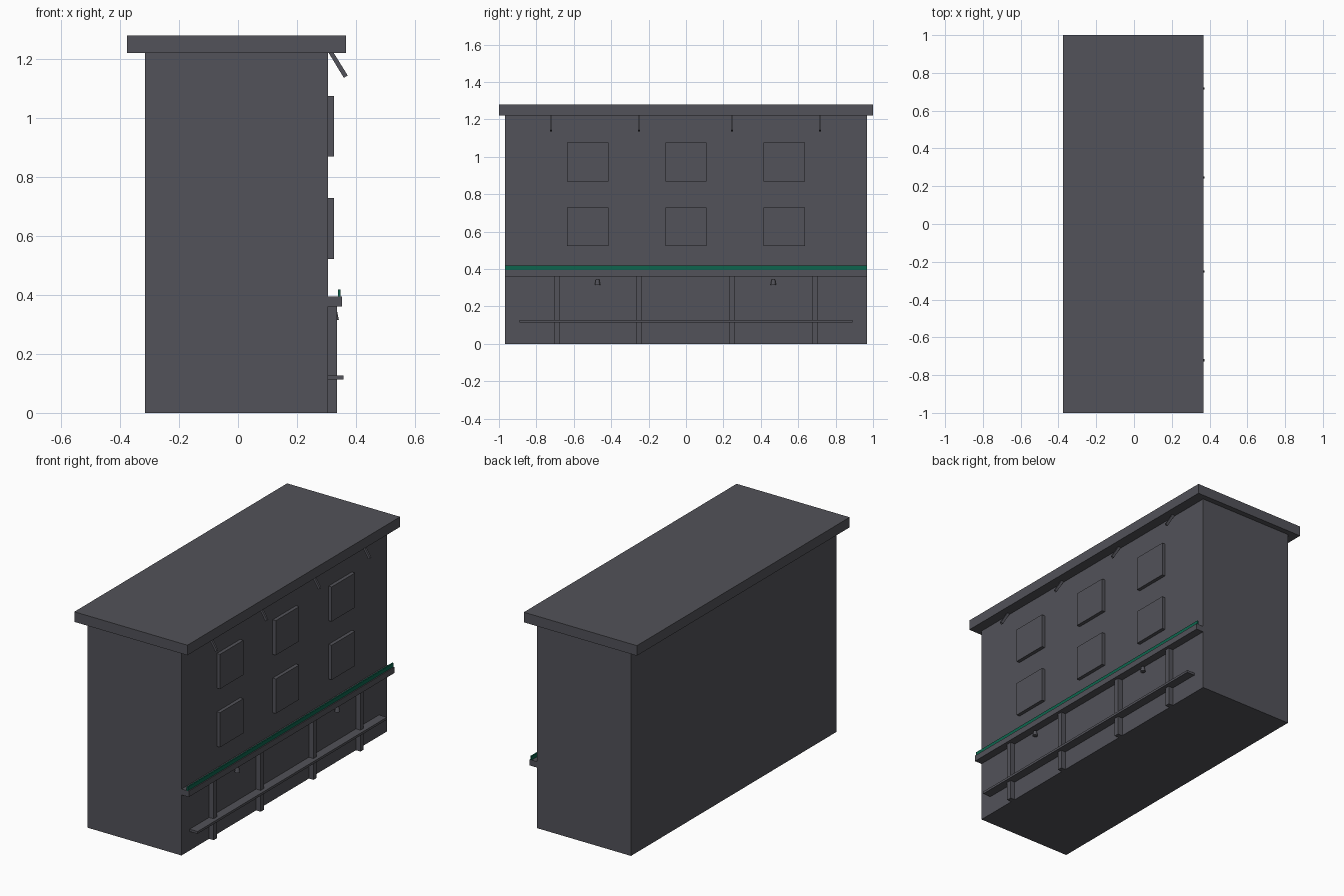
import bpy
import bmesh

cube = bpy.data.objects.get("Cube")
if cube:
    bpy.data.objects.remove(cube, do_unlink=True)


def material(name, rgb):
    mat = bpy.data.materials.new(name)
    mat.use_nodes = True
    mat.diffuse_color = (*rgb, 1)
    mat.node_tree.nodes["Principled BSDF"].inputs["Base Color"].default_value = (*rgb, 1)
    return mat


slate = material("slate grey", (0.085, 0.085, 0.1))
green = material("green", (0.004, 0.13, 0.075))


def finish(name, bm, mat):
    bmesh.ops.recalc_face_normals(bm, faces=bm.faces)
    mesh = bpy.data.meshes.new(name)
    bm.to_mesh(mesh)
    bm.free()
    mesh.materials.append(mat)
    obj = bpy.data.objects.new(name, mesh)
    bpy.context.collection.objects.link(obj)
    return obj


def prism(name, profile, y0, y1, mat=slate):
    """Extrude an (x, z) profile along y."""
    bm = bmesh.new()
    face = bm.faces.new([bm.verts.new((x, y0, z)) for x, z in profile])
    result = bmesh.ops.extrude_face_region(bm, geom=[face])
    verts = [v for v in result["geom"] if isinstance(v, bmesh.types.BMVert)]
    bmesh.ops.translate(bm, verts=verts, vec=(0, y1 - y0, 0))
    return finish(name, bm, mat)


def box(name, x0, x1, y0, y1, z0, z1, mat=slate):
    return prism(name, [(x0, z0), (x1, z0), (x1, z1), (x0, z1)], y0, y1, mat)


# Main block and overhanging roof slab
WALL = 0.305
END = 0.967
box("building_body", -0.315, WALL, -END, END, 0, 1.22)
box("roof_slab", -0.377, 0.367, -1, 1, 1.22, 1.28)

# Two rows of raised windows on the facade
for row, z in (("lower", 0.625), ("upper", 0.972)):
    for i, y in enumerate((-0.525, 0, 0.525)):
        box(f"{row}_window_{i + 1}", WALL, 0.326, y - 0.11, y + 0.11, z - 0.103, z + 0.103)

# Ledge with its green strip, and the low rail
box("ledge", WALL, 0.353, -END, END, 0.36, 0.395)
box("green_strip", 0.339, 0.347, -END, END, 0.395, 0.418, green)
box("low_rail", WALL, 0.357, -0.89, 0.89, 0.113, 0.127)

# Ground floor pilasters and slanted roof brackets
for i, y in enumerate((-0.692, -0.25, 0.246, 0.688)):
    box(f"pilaster_{i + 1}", WALL, 0.335, y - 0.015, y + 0.015, 0, 0.36)
for i, y in enumerate((-0.722, -0.251, 0.246, 0.717)):
    bracket = [(0.308, 1.22), (0.359, 1.136), (0.372, 1.144), (0.325, 1.22)]
    prism(f"roof_bracket_{i + 1}", bracket, y - 0.006, y + 0.006)

# Small conical lamps below the ledge
for i, y in enumerate((-0.473, 0.467)):
    bm = bmesh.new()
    bmesh.ops.create_cone(bm, cap_ends=True, segments=12, radius1=0.015,
                          radius2=0.009, depth=0.03)
    bmesh.ops.translate(bm, verts=bm.verts, vec=(0.327, y, 0.33))
    finish(f"lamp_{i + 1}", bm, slate)
